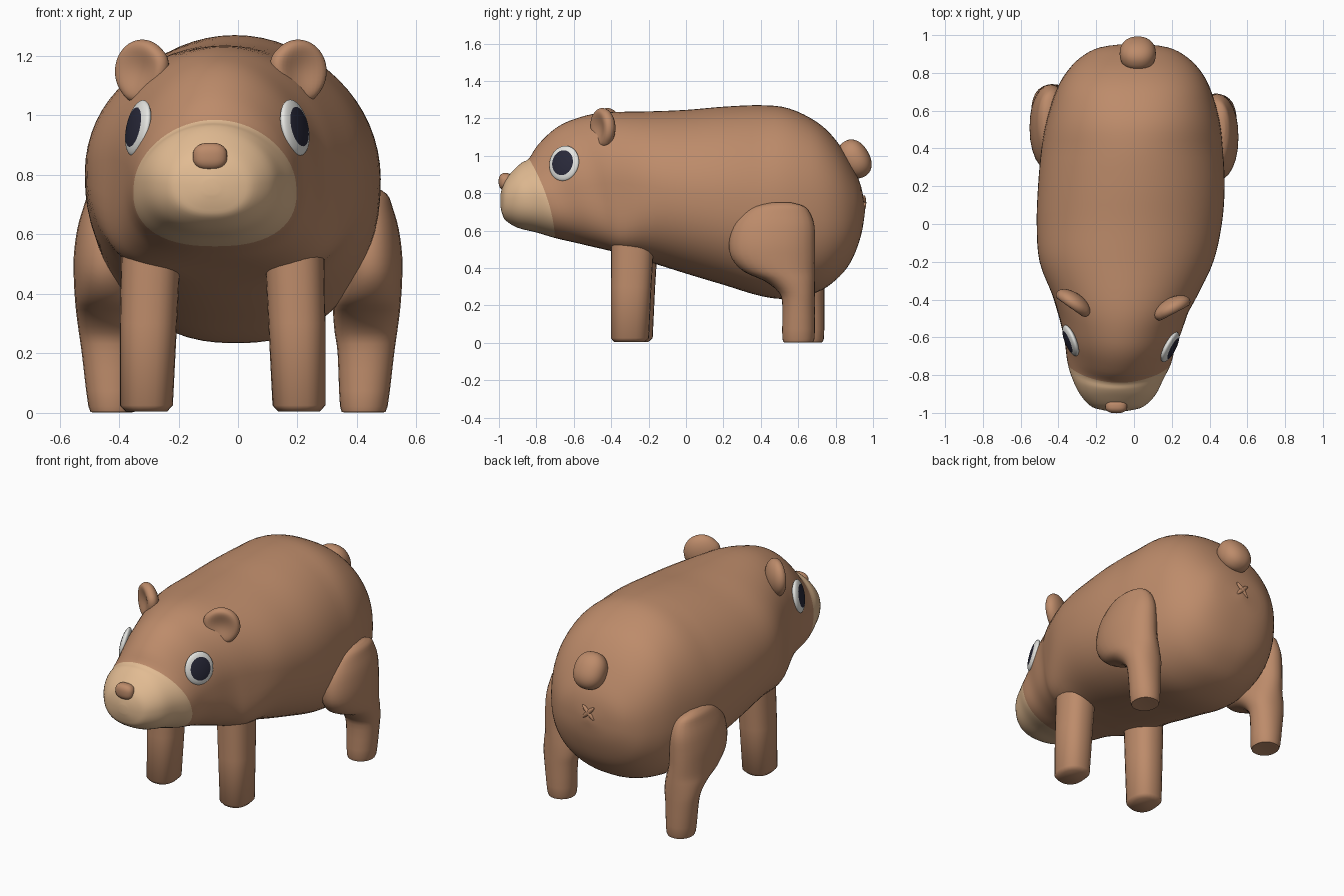
import bpy, bmesh, math
from math import sin, cos, pi, radians
from mathutils import Vector, Matrix
from mathutils.bvhtree import BVHTree

if "Cube" in bpy.data.objects:
    bpy.data.objects.remove(bpy.data.objects["Cube"])


def material(name, rgb):
    m = bpy.data.materials.new(name)
    m.diffuse_color = (*rgb, 1)
    m.use_nodes = True
    m.node_tree.nodes["Principled BSDF"].inputs["Base Color"].default_value = m.diffuse_color
    return m


BROWN = material("brown fur", (0.51, 0.26, 0.145))
TAN = material("tan muzzle", (0.76, 0.50, 0.29))
WHITE = material("eye white", (0.78, 0.78, 0.75))
DARK = material("dark pupil", (0.022, 0.022, 0.042))


def finish(name, bm, mats):
    bmesh.ops.recalc_face_normals(bm, faces=bm.faces)
    me = bpy.data.meshes.new(name)
    bm.to_mesh(me)
    for m in mats:
        me.materials.append(m)
    me.polygons.foreach_set("use_smooth", [True] * len(me.polygons))
    me.set_sharp_from_angle(angle=radians(50))
    ob = bpy.data.objects.new(name, me)
    bpy.context.collection.objects.link(ob)
    return ob


def smooth_rows(rows, steps):
    """Catmull-Rom interpolation of every column."""
    out = []
    for i in range(len(rows) - 1):
        a, b, c, d = (rows[max(0, min(len(rows) - 1, i + k))] for k in (-1, 0, 1, 2))
        for s in range(steps):
            t = s / steps
            out.append([0.5 * (2*q + (r - p)*t + (2*p - 5*q + 4*r - u)*t*t
                               + (3*q - p - 3*r + u)*t**3) for p, q, r, u in zip(a, b, c, d)])
    out.append(list(rows[-1]))
    return out


def loft(rings, split=0):
    """Skin rings of points; faces before ring 'split' get material 1."""
    bm = bmesh.new()
    vs = [[bm.verts.new(p) for p in r] for r in rings]
    n = len(rings[0])
    for i in range(len(vs) - 1):
        for j in range(n):
            k = (j + 1) % n
            f = bm.faces.new((vs[i][j], vs[i][k], vs[i+1][k], vs[i+1][j]))
            f.material_index = 1 if i < split else 0
    bm.faces.new(vs[0]).material_index = 1 if split else 0
    bm.faces.new(vs[-1])
    return bm


def sp(v, e):
    return math.copysign(abs(v) ** e, v)


# Body: slanted rings (top y, top z, bottom y, bottom z, left x, right x)
BODY = [
    (-0.993, 0.785, -0.993, 0.735, -0.115, -0.065),
    (-0.983, 0.83, -0.983, 0.69, -0.175, 0.00),
    (-0.96, 0.88, -0.965, 0.655, -0.23, 0.055),
    (-0.91, 0.935, -0.90, 0.615, -0.285, 0.115),
    (-0.875, 0.965, -0.80, 0.59, -0.325, 0.155),
    (-0.84, 0.985, -0.70, 0.56, -0.35, 0.195),
    (-0.79, 1.06, -0.60, 0.537, -0.36, 0.217),
    (-0.70, 1.145, -0.52, 0.518, -0.375, 0.25),
    (-0.60, 1.195, -0.42, 0.495, -0.40, 0.285),
    (-0.45, 1.23, -0.35, 0.477, -0.43, 0.335),
    (-0.20, 1.237, -0.20, 0.433, -0.50, 0.42),
    (0.00, 1.245, 0.00, 0.37, -0.515, 0.465),
    (0.20, 1.262, 0.20, 0.31, -0.508, 0.48),
    (0.40, 1.27, 0.40, 0.25, -0.49, 0.470),
    (0.55, 1.253, 0.55, 0.235, -0.462, 0.452),
    (0.70, 1.18, 0.70, 0.27, -0.415, 0.41),
    (0.80, 1.085, 0.80, 0.335, -0.36, 0.36),
    (0.88, 0.96, 0.88, 0.43, -0.285, 0.285),
    (0.935, 0.84, 0.935, 0.57, -0.18, 0.18),
    (0.957, 0.71, 0.957, 0.70, -0.005, 0.005),
]


def body_ring(yt, zt, yb, zb, xl, xr, n=64):
    pts, slant, ym = [], yb - yt, (yt + yb) / 2
    low = 0.86 - 0.38 * math.exp(-((ym + 0.42) / 0.2) ** 2)   # boxier underside
    high = 1 - 0.13 * max(0, min(1, (ym - 0.4) / 0.3))        # boxier rump
    for j in range(n):
        a = 2 * pi * j / n
        e = high if sin(a) > 0 else low
        c, s = sp(cos(a), e), sp(sin(a), e)
        pts.append(((xl + xr) / 2 + (xr - xl) / 2 * c * (1 - 0.6 * slant * s),
                    ym - slant / 2 * s + 0.2 * slant * (1 - s * s),
                    (zt + zb) / 2 + (zt - zb) / 2 * s))
    return pts


body_bm = loft([body_ring(*r) for r in smooth_rows(BODY, 4)], split=20)
finish("body", body_bm, [BROWN, TAN])
surface = BVHTree.FromBMesh(body_bm)


# Legs: level rings (z, front y, back y, inner x, outer x)
def leg(name, rows, steps, side=1, shift=(0, 0), e=0.85):
    rings = []
    for z, y0, y1, x0, x1 in smooth_rows(rows, steps):
        ring = []
        for j in range(24):
            a = 2 * pi * j / 24
            ring.append((side * ((x0 + x1) / 2 + (x1 - x0) / 2 * sp(cos(a), e)) + shift[0],
                         (y0 + y1) / 2 + (y1 - y0) / 2 * sp(sin(a), e) + shift[1], z))
        rings.append(ring)
    finish(name, loft(rings), [BROWN])


FRONT = [(0.005, -0.385, -0.22, 0.135, 0.275), (0.025, -0.402, -0.198, 0.116, 0.294),
         (0.30, -0.402, -0.185, 0.102, 0.294), (0.62, -0.40, -0.165, 0.085, 0.288)]
HIND = [(0.003, 0.535, 0.665, 0.36, 0.485), (0.022, 0.515, 0.687, 0.343, 0.503),
        (0.20, 0.515, 0.69, 0.335, 0.525), (0.27, 0.495, 0.69, 0.325, 0.535),
        (0.33, 0.42, 0.69, 0.32, 0.543), (0.38, 0.31, 0.69, 0.32, 0.548),
        (0.45, 0.245, 0.69, 0.33, 0.552), (0.53, 0.23, 0.69, 0.33, 0.552),
        (0.62, 0.25, 0.687, 0.34, 0.54), (0.69, 0.30, 0.665, 0.36, 0.52),
        (0.73, 0.37, 0.63, 0.40, 0.505), (0.75, 0.46, 0.56, 0.44, 0.48)]
leg("front_leg_right", FRONT, 1)
leg("front_leg_left", FRONT, 1, -1, (-0.103, 0.02))
leg("hind_leg_right", HIND, 3, e=0.95)
leg("hind_leg_left", HIND, 3, -1, (0, 0.05), e=0.95)


def ball(name, loc, size, rot=None, mats=(BROWN,), shape=None, rule=None, e=1.0):
    """Sphere with optional boxiness e, reshaping and face colour rule."""
    bm = bmesh.new()
    bmesh.ops.create_uvsphere(bm, u_segments=32, v_segments=24, radius=1)
    if rule:
        for f in bm.faces:
            f.material_index = rule(f.calc_center_median())
    for v in bm.verts:
        v.co = Vector((sp(v.co.x, e), sp(v.co.y, e), sp(v.co.z, e)))
        if shape:
            shape(v.co)
    rot = rot.to_4x4() if rot else Matrix()
    bm.transform(Matrix.Translation(loc) @ rot @ Matrix.Diagonal((*size, 1)))
    finish(name, bm, mats)


# Ears: cupped discs tapering to the head
def ear_shape(side):
    def shape(c):
        r2 = c.x ** 2 + c.z ** 2
        if c.y < 0:
            c.y += 0.75 * max(0, 1 - r2 * 1.15) ** 1.5
        d = (-side * c.x - c.z) * 0.7071      # towards the ear root
        p = (c.x - side * c.z) * 0.7071       # across the ear
        if d > 0:
            q = p * (1 + 0.15 * d)
            d *= 0.85
            c.x = -side * d * 0.7071 + q * 0.7071
            c.z = -d * 0.7071 - side * q * 0.7071
    return shape


for tag, s, loc, ang in (("right", 1, (0.202, -0.447, 1.148), 28),
                         ("left", -1, (-0.322, -0.42, 1.148), -35)):
    ball("ear_" + tag, loc, (0.105, 0.056, 0.107), Matrix.Rotation(radians(ang), 3, 'Z'),
         shape=ear_shape(s))

# Eyes: lenses on the head surface, pupil is the front cap
for tag, loc, nrm in (("right", (0.188, -0.65, 0.958), (0.87, -0.45, 0.20)),
                      ("left", (-0.33, -0.615, 0.955), (-0.92, -0.37, 0.20))):
    hit = surface.find_nearest(Vector(loc))[0]
    ball("eye_" + tag, hit, (0.088, 0.096, 0.026),
         Vector(nrm).to_track_quat('Z', 'Y').to_matrix(), (WHITE, DARK),
         rule=lambda c: 1 if c.z > cos(radians(45)) else 0)

# Nose and tail
ball("nose", (-0.094, -0.965, 0.862), (0.058, 0.037, 0.046), e=0.8)
ball("tail", (0.02, 0.902, 0.983), (0.096, 0.08, 0.108),
     Matrix.Rotation(radians(30), 3, 'X'), e=0.9)

# Small cross mark under the tail
hit = surface.find_nearest(Vector((0.0, 1.0, 0.755)))[0]
for i, ang in enumerate((45, -45)):
    ball("rear_mark_%d" % (i + 1), hit, (0.055, 0.012, 0.013),
         Matrix.Rotation(radians(ang), 3, 'Y'))
